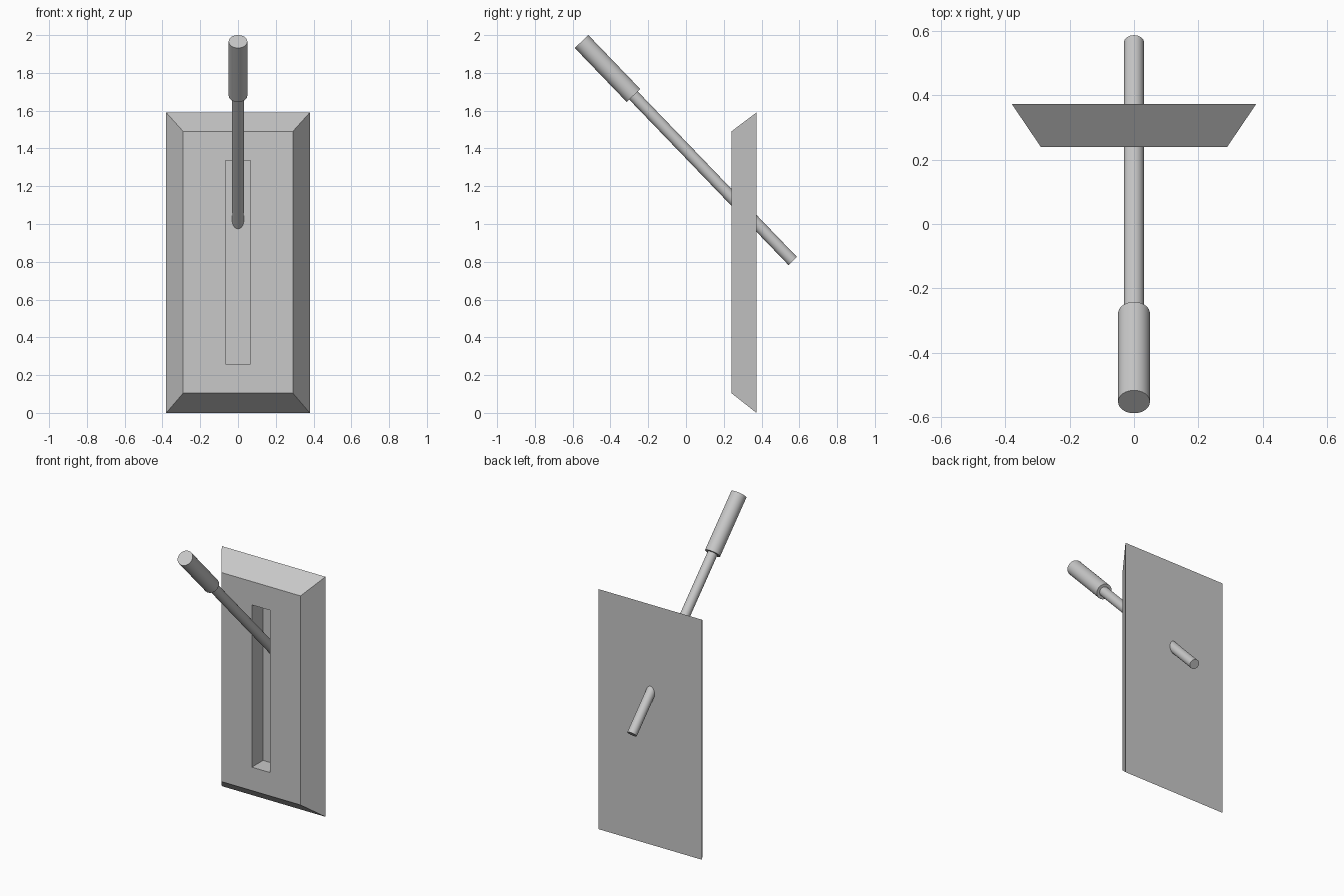
import bpy, bmesh
from mathutils import Vector

default = bpy.data.objects.get("Cube")
if default:
    bpy.data.objects.remove(default, do_unlink=True)

# Single plain grey
GREY = (0.58, 0.58, 0.58, 1)
grey = bpy.data.materials.new("light grey")
grey.use_nodes = True
grey.diffuse_color = GREY
grey.node_tree.nodes["Principled BSDF"].inputs["Base Color"].default_value = GREY


def wall_plate():
    """Bevelled plate with a blind slot, skinned over nested rectangles."""
    # half width, bottom, top, y: back, front, slot rim, slot floor
    rects = [(0.38, 0.0, 1.59, 0.373), (0.29, 0.105, 1.49, 0.24),
             (0.067, 0.26, 1.335, 0.24), (0.067, 0.26, 1.335, 0.358)]
    bm = bmesh.new()
    rings = [[bm.verts.new(p) for p in
              ((-w, y, lo), (w, y, lo), (w, y, hi), (-w, y, hi))]
             for w, lo, hi, y in rects]
    for a, b in zip(rings, rings[1:]):
        for i in range(4):
            j = (i + 1) % 4
            bm.faces.new((a[i], a[j], b[j], b[i]))
    bm.faces.new(rings[0])
    bm.faces.new(rings[-1])
    bmesh.ops.recalc_face_normals(bm, faces=bm.faces)
    mesh = bpy.data.meshes.new("wall_plate")
    bm.to_mesh(mesh)
    bm.free()
    mesh.materials.append(grey)
    obj = bpy.data.objects.new("wall_plate", mesh)
    bpy.context.collection.objects.link(obj)


def rod(name, start, end, radius):
    """Smooth cylinder between two points."""
    axis = end - start
    bpy.ops.mesh.primitive_cylinder_add(
        vertices=32, radius=radius, depth=axis.length, location=(start + end) / 2,
        rotation=axis.to_track_quat('Z', 'Y').to_euler())
    obj = bpy.context.object
    obj.name = name
    obj.data.materials.append(grey)
    bpy.ops.object.shade_smooth_by_angle()


wall_plate()

# Lever shaft running through the plate, with a thicker hand grip
tail = Vector((0, 0.565, 0.804))
tip = Vector((0, -0.553, 1.966))
grip_base = tail.lerp(tip, 0.754)
rod("lever_shaft", tail, tail.lerp(tip, 0.8), 0.031)
rod("lever_grip", grip_base, tip, 0.0495)
